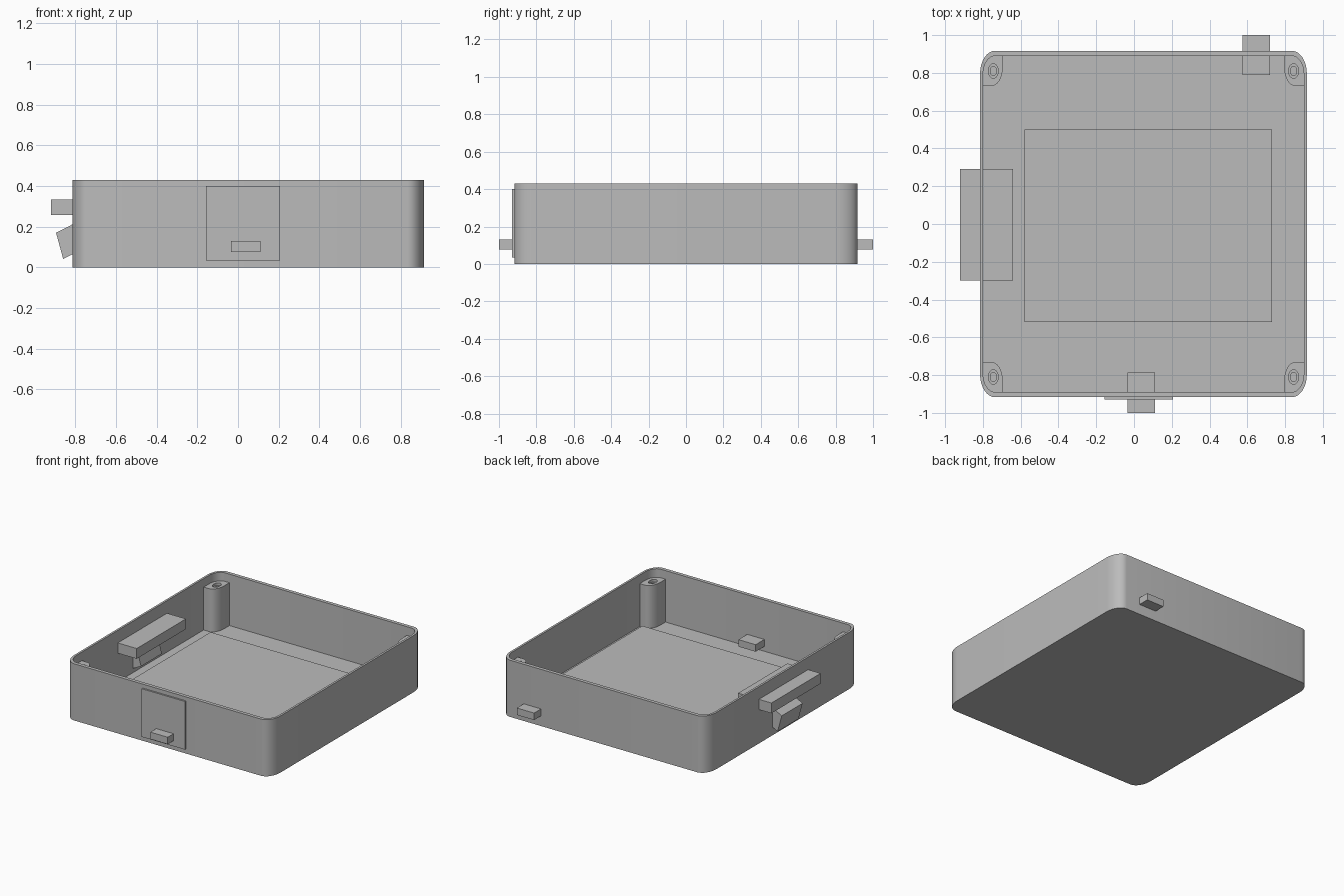
import bpy
import bmesh
from math import cos, sin, pi, radians
from mathutils import Vector

cube = bpy.data.objects.get("Cube")
if cube:
    bpy.data.objects.remove(cube)

grey = bpy.data.materials.new("plain_grey")
grey.use_nodes = True
COLOUR = (0.5, 0.5, 0.5, 1)
grey.diffuse_color = COLOUR
grey.node_tree.nodes["Principled BSDF"].inputs["Base Color"].default_value = COLOUR

STEPS = 8
CENTRE = Vector((0.05, 0.0, 0.0))   # middle of the tray


def finish(name, bm):
    """Turn a bmesh into a shaded, coloured object."""
    bmesh.ops.recalc_face_normals(bm, faces=bm.faces)
    mesh = bpy.data.meshes.new(name)
    bm.to_mesh(mesh)
    bm.free()
    mesh.materials.append(grey)
    obj = bpy.data.objects.new(name, mesh)
    bpy.context.collection.objects.link(obj)
    bpy.ops.object.select_all(action='DESELECT')
    obj.select_set(True)
    bpy.context.view_layer.objects.active = obj
    bpy.ops.object.shade_smooth_by_angle(angle=radians(30))
    return obj


def ring(x0, x1, y0, y1, z, radii):
    """Rectangle with an elliptical radius per corner, anticlockwise from +x +y."""
    points = []
    signs = ((1, 1), (-1, 1), (-1, -1), (1, -1))
    for i, ((sx, sy), (rx, ry)) in enumerate(zip(signs, radii)):
        cx = x1 - rx if sx > 0 else x0 + rx
        cy = y1 - ry if sy > 0 else y0 + ry
        for k in range(STEPS + 1):
            a = (i + k / STEPS) * pi / 2
            points.append(Vector((cx + rx * cos(a), cy + ry * sin(a), z)))
    return points


def ellipse(cx, cy, rx, ry, z):
    # slightly reduced corner radii keep every point distinct
    return ring(cx - rx, cx + rx, cy - ry, cy + ry, z, [(rx * 0.97, ry * 0.97)] * 4)


def loft(name, rings, mirror=(1, 1)):
    """Skin successive rings and cap both ends."""
    bm = bmesh.new()
    loops = [[bm.verts.new(CENTRE + Vector((p.x * mirror[0], p.y * mirror[1], p.z)))
              for p in points] for points in rings]
    for a, b in zip(loops, loops[1:]):
        for i in range(len(a)):
            j = (i + 1) % len(a)
            bm.faces.new((a[i], a[j], b[j], b[i]))
    bm.faces.new(loops[0])
    bm.faces.new(loops[-1])
    return finish(name, bm)


def box(name, x, y, z):
    bm = bmesh.new()
    bmesh.ops.create_cube(bm, size=1)
    for v in bm.verts:
        v.co = [(lo + hi) / 2 + c * (hi - lo) for c, (lo, hi) in zip(v.co, (x, y, z))]
    return finish(name, bm)


def prism(name, profile, y0, y1):
    """Extrude an x-z profile along y."""
    bm = bmesh.new()
    face = bm.faces.new([bm.verts.new((x, y0, z)) for x, z in profile])
    new = bmesh.ops.extrude_face_region(bm, geom=[face])["geom"]
    verts = [g for g in new if isinstance(g, bmesh.types.BMVert)]
    bmesh.ops.translate(bm, verts=verts, vec=(0, y1 - y0, 0))
    return finish(name, bm)


# Open tray with thin walls
outer = (-0.865, 0.865, -0.917, 0.917)
inner = (-0.849, 0.849, -0.89, 0.89)
outer_r = [(0.08, 0.12)] * 4
inner_r = [(0.064, 0.095)] * 4
HEIGHT, FLOOR = 0.43, 0.04
loft("tray", [ring(*outer, 0, outer_r), ring(*outer, HEIGHT, outer_r),
              ring(*inner, HEIGHT, inner_r), ring(*inner, FLOOR, inner_r)])

# Screw posts in the four corners, each with a stepped hole
POST_TOP = 0.365
small = (0.003, 0.003)
post_r = [(0.064, 0.095), small, (0.06, 0.1), small]
post = (0.745, 0.853, 0.73, 0.895)
hole = (0.795, 0.81)
post_rings = [
    ring(*post, FLOOR - 0.01, post_r),
    ring(*post, POST_TOP, post_r),
    ellipse(*hole, 0.026, 0.038, POST_TOP),
    ellipse(*hole, 0.026, 0.038, POST_TOP - 0.02),
    ellipse(*hole, 0.016, 0.025, POST_TOP - 0.02),
    ellipse(*hole, 0.016, 0.025, FLOOR + 0.06),
]
for side, sx in (("left", 1), ("right", -1)):
    for end, sy in (("back", 1), ("front", -1)):
        loft(f"screw_post_{end}_{side}", post_rings, (sx, sy))

# Raised board block on the floor
box("board_block", (-0.58, 0.73), (-0.52, 0.5), (FLOOR - 0.01, 0.17))

# Plate and plugs through the front and back walls
box("front_plate", (-0.157, 0.207), (-0.93, -0.90), (0.035, 0.4))
box("front_plug", (-0.035, 0.11), (-1.0, -0.785), (0.077, 0.13))
box("back_plug", (0.575, 0.72), (0.79, 1.0), (0.077, 0.13))

# Long bar and tilted block through the right wall
box("side_bar", (-0.92, -0.64), (-0.3, 0.29), (0.257, 0.335))
prism("tilted_block", [(-0.895, 0.17), (-0.86, 0.042), (-0.73, 0.107), (-0.765, 0.237)],
      -0.12, 0.13)
